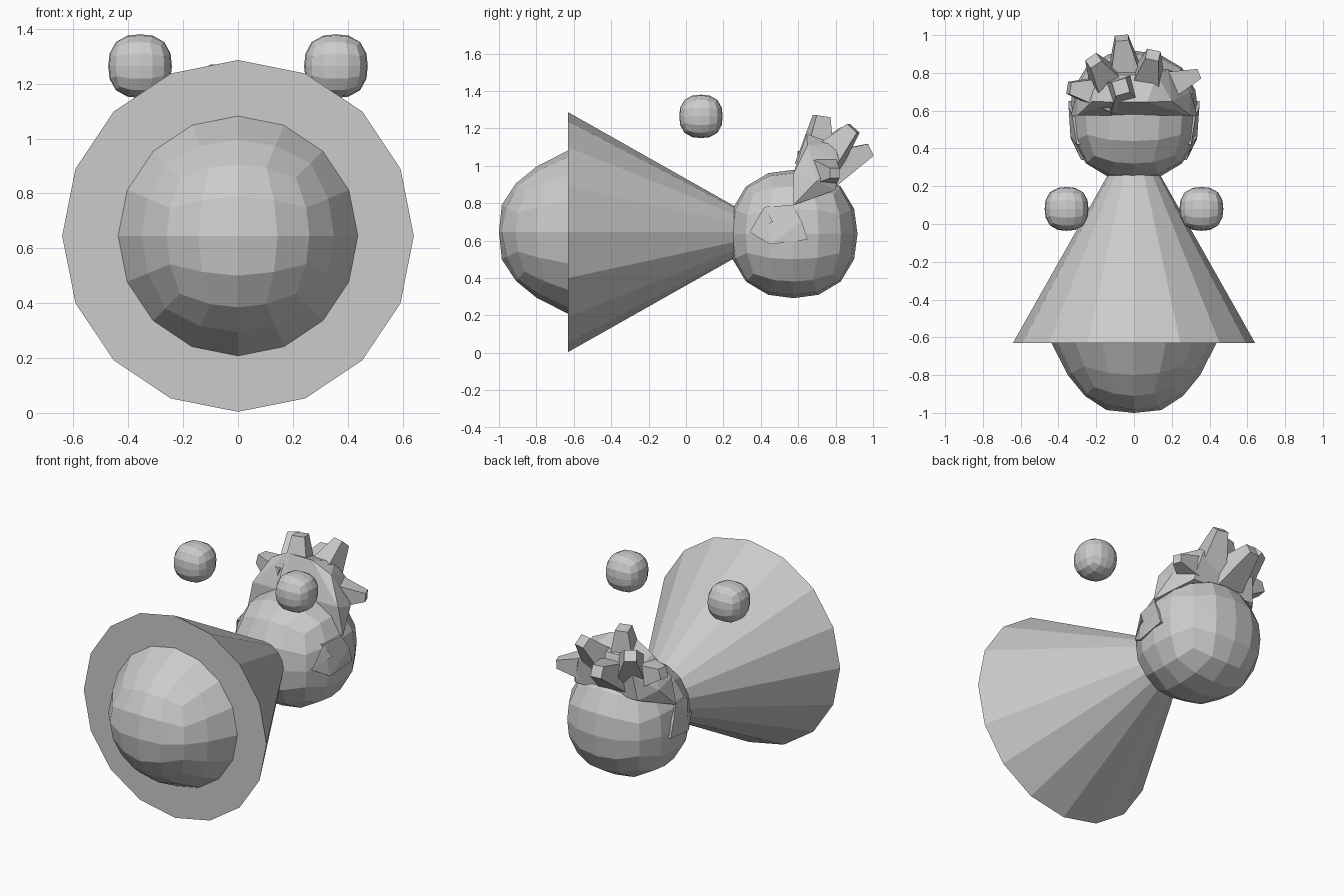
import bpy, bmesh, math
from mathutils import Vector, Matrix

if "Cube" in bpy.data.objects:
    bpy.data.objects.remove(bpy.data.objects["Cube"])

grey = bpy.data.materials.new("plain grey")
grey.diffuse_color = (0.6, 0.6, 0.6, 1)
grey.use_nodes = True
grey.node_tree.nodes["Principled BSDF"].inputs["Base Color"].default_value = grey.diffuse_color


def finish(bm, name):
    """Turn a bmesh into a flat-shaded grey object."""
    bmesh.ops.recalc_face_normals(bm, faces=bm.faces)
    me = bpy.data.meshes.new(name)
    bm.to_mesh(me)
    bm.free()
    me.materials.append(grey)
    ob = bpy.data.objects.new(name, me)
    bpy.context.collection.objects.link(ob)
    return ob


def cube_sphere():
    """Unit sphere made of six 4 x 4 grids of quads."""
    bm = bmesh.new()
    bmesh.ops.create_cube(bm, size=2)
    bmesh.ops.subdivide_edges(bm, edges=bm.edges, cuts=3, use_grid_fill=True)
    for v in bm.verts:
        v.co = Vector([math.tan(c * math.pi / 4) for c in v.co]).normalized()
    return bm


def ball(name, centre, radius, power):
    """Slightly squared ball with the given half extent."""
    bm = cube_sphere()
    for v in bm.verts:
        k = sum(abs(c) ** power for c in v.co) ** (-1 / power)
        v.co = Vector(centre) + v.co * k * radius
    return finish(bm, name)


def hull(name, points):
    bm = bmesh.new()
    for p in points:
        bm.verts.new(p)
    bmesh.ops.convex_hull(bm, input=bm.verts)
    return finish(bm, name)


def spike(name, base, tip, r0, r1):
    """Tapered four-sided prong from base to tip."""
    base, tip = Vector(base), Vector(tip)
    axis = tip - base
    bm = bmesh.new()
    bmesh.ops.create_cone(bm, cap_ends=True, segments=4, radius1=r0, radius2=r1,
                          depth=axis.length,
                          matrix=Matrix.Rotation(math.pi / 4, 4, 'Z'))
    turn = axis.to_track_quat('Z', 'Y').to_matrix().to_4x4()
    bmesh.ops.transform(bm, matrix=Matrix.Translation((base + tip) / 2) @ turn,
                        verts=bm.verts)
    return finish(bm, name)


# Conical body, wide end to the front
MID, FRONT, APEX = 0.645, -0.63, 0.505
bm = bmesh.new()
rim = [bm.verts.new((0.641 * math.sin(i * math.pi / 8), FRONT,
                     MID + 0.641 * math.cos(i * math.pi / 8))) for i in range(16)]
point = bm.verts.new((0, APEX, MID))
bm.faces.new(rim)
for i in range(16):
    bm.faces.new((rim[i], rim[(i + 1) % 16], point))
finish(bm, "cone_body")

# Dome on the wide end: half a ball reshaped along a (radius, depth) profile
PROFILE = [(0, 0), (0.145, 0.015), (0.26, 0.09), (0.35, 0.20), (0.437, 0.37)]
bm = cube_sphere()
bmesh.ops.delete(bm, geom=[v for v in bm.verts if v.co.y > 0.01], context='VERTS')
for v in bm.verts:
    t = math.acos(max(-1, min(1, -v.co.y))) / (math.pi / 8)
    i = min(int(t), 3)
    (r0, d0), (r1, d1) = PROFILE[i], PROFILE[i + 1]
    r, d = r0 + (r1 - r0) * (t - i), d0 + (d1 - d0) * (t - i)
    side = Vector((v.co.x, 0, v.co.z))
    if side.length > 1e-5:
        side.normalize()
    v.co = side * r + Vector((0, -1 + d, MID))
finish(bm, "front_dome")

# Head
HEAD, HR, HP = (0, 0.574, 0.635), 0.343, 2.3
ball("head", HEAD, HR, HP)

for side, label in ((-1, "left"), (1, "right")):
    # Floating hand
    ball(label + "_hand", (side * 0.357, 0.08, 1.264), 0.116, 2.5)

    # Thin ear flap lying against the head
    outline = [(0.34, 0.645), (0.45, 0.58), (0.65, 0.605), (0.62, 0.70),
               (0.57, 0.79), (0.42, 0.78), (0.465, 0.70)]
    bm = bmesh.new()
    rings = []
    for lift in (-0.03, 0.008):
        ring = []
        for y, z in outline:
            rest = 1 - (abs(y - HEAD[1]) / HR) ** HP - (abs(z - HEAD[2]) / HR) ** HP
            ring.append(bm.verts.new((side * (HR * rest ** (1 / HP) + lift), y, z)))
        rings.append(ring)
    inner, outer = rings
    bm.faces.new(inner)
    bm.faces.new(outer)
    for i in range(7):
        j = (i + 1) % 7
        bm.faces.new((inner[i], inner[j], outer[j], outer[i]))
    bmesh.ops.triangulate(bm, faces=[f for f in bm.faces if len(f.verts) > 4])
    finish(bm, label + "_ear")

# Crest: sloping core with prongs fanning up and back
hull("crest_core", [
    (-0.335, 0.575, 0.79), (0.335, 0.575, 0.79), (-0.30, 0.575, 0.96), (0.30, 0.575, 0.96),
    (-0.22, 0.65, 1.11), (0.20, 0.65, 1.11), (-0.11, 0.645, 1.17), (0.07, 0.645, 1.17),
    (-0.13, 0.79, 1.12), (0.12, 0.79, 1.12), (-0.20, 0.82, 1.03), (0.18, 0.82, 1.03),
    (-0.30, 0.70, 0.92), (0.30, 0.70, 0.92), (-0.22, 0.80, 0.87), (0.22, 0.80, 0.87)])
prongs = {
    "crest_prong_top": ((-0.06, 0.69, 1.00), (-0.07, 0.725, 1.265), 0.125, 0.055),
    "crest_prong_back": ((-0.04, 0.74, 0.97), (-0.065, 0.985, 1.085), 0.14, 0.05),
    "crest_prong_back_right": ((0.06, 0.72, 1.00), (0.10, 0.895, 1.20), 0.13, 0.05),
    "crest_prong_back_left": ((-0.12, 0.72, 1.00), (-0.215, 0.865, 1.18), 0.13, 0.05),
    "crest_prong_left": ((-0.14, 0.69, 0.99), (-0.345, 0.72, 1.05), 0.13, 0.045),
    "crest_prong_right": ((0.12, 0.71, 0.97), (0.345, 0.795, 0.96), 0.13, 0.038),
}
for name, args in prongs.items():
    spike(name, *args)
